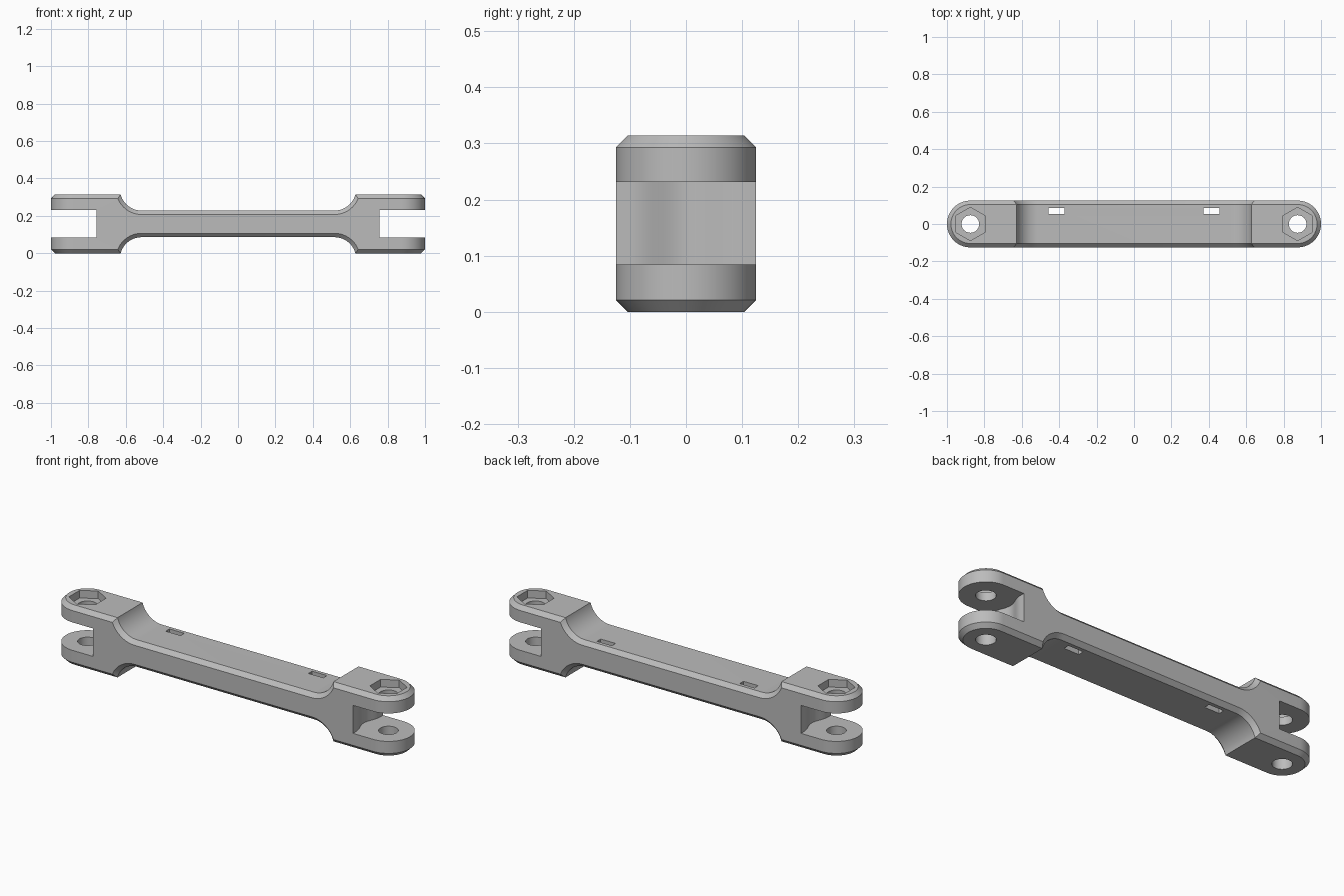
import bpy
import bmesh
from math import sin, cos, pi, radians

cube = bpy.data.objects.get("Cube")
if cube:
    bpy.data.objects.remove(cube, do_unlink=True)

# Main dimensions
HEIGHT = 0.314
HALF_W = 0.125
PIN_X = 0.875
CHAMFER = 0.021
WAIST_TOP = 0.228
FILLET_R = 0.117
FILLET_X = 0.515
FORK_LOW, FORK_HIGH = 0.084, 0.231
FORK_X = 0.756

grey = bpy.data.materials.new("plain grey")
grey.use_nodes = True
grey.diffuse_color = (0.5, 0.5, 0.5, 1)
grey.node_tree.nodes["Principled BSDF"].inputs["Base Color"].default_value = (0.5, 0.5, 0.5, 1)


def loft(name, loops):
    """Closed solid through matching loops of points."""
    bm = bmesh.new()
    rings = [[bm.verts.new(p) for p in loop] for loop in loops]
    n = len(rings[0])
    for a, b in zip(rings, rings[1:]):
        for i in range(n):
            j = (i + 1) % n
            bm.faces.new((a[i], a[j], b[j], b[i]))
    bm.faces.new(rings[0])
    bm.faces.new(rings[-1])
    bmesh.ops.recalc_face_normals(bm, faces=bm.faces)
    mesh = bpy.data.meshes.new(name)
    bm.to_mesh(mesh)
    bm.free()
    obj = bpy.data.objects.new(name, mesh)
    bpy.context.collection.objects.link(obj)
    mesh.materials.append(grey)
    return obj


def prism(name, outline, low, high):
    return loft(name, [[(x, y, z) for x, y in outline] for z in (low, high)])


def circle(cx, cy, r, n):
    return [(cx + r * sin(2 * pi * i / n), cy + r * cos(2 * pi * i / n)) for i in range(n)]


def stadium(r, n=32):
    right = [(PIN_X + r * cos(a), r * sin(a))
             for a in (-pi / 2 + pi * i / n for i in range(n + 1))]
    return right + [(-x, -y) for x, y in right]


def waist_outline(grow, n=14):
    """Half profile of the waist: floor, fillet, open top; mirrored in x."""
    r = FILLET_R + grow
    half = [(FILLET_X + r * sin(a), WAIST_TOP + FILLET_R - r * cos(a))
            for a in (pi / 2 * i / n for i in range(n + 1))]
    half.append((FILLET_X + r, 0.5))
    return [(-x, z) for x, z in reversed(half)] + half


# Round-ended bar with chamfered rims
link = loft("link_arm", [
    [(x, y, z) for x, y in stadium(r)]
    for z, r in ((0, HALF_W - CHAMFER), (CHAMFER, HALF_W),
                 (HEIGHT - CHAMFER, HALF_W), (HEIGHT, HALF_W - CHAMFER))])

cutters = []

# Waist cutters above and below, flared at the sides to carry the chamfer along
flat, wide = HALF_W - CHAMFER, HALF_W + CHAMFER
for below in (False, True):
    loops = []
    for y, grow in ((-wide, 2 * CHAMFER), (-flat, 0), (flat, 0), (wide, 2 * CHAMFER)):
        loops.append([(x, y, HEIGHT - z if below else z) for x, z in waist_outline(grow)])
    cutters.append(loft("waist_cutter", loops))

for side in (-1, 1):
    # Fork gap with a shallow hollow in its inner wall
    wall = []
    for i in range(-20, 21):
        y = 0.14 * i / 20
        dip = 0.0125 * (1 + cos(pi * y / 0.1)) if abs(y) < 0.1 else 0
        wall.append((side * (FORK_X - dip), y))
    gap = wall + [(side * 1.1, 0.14), (side * 1.1, -0.14)]
    cutters.append(prism("fork_cutter", gap, FORK_LOW, FORK_HIGH))
    # Pin hole and hexagonal nut pocket
    pin = side * PIN_X
    cutters.append(prism("pin_cutter", circle(pin, 0, 0.047, 40), -0.1, 0.5))
    cutters.append(prism("nut_cutter", circle(pin, 0, 0.089, 6), HEIGHT - 0.04, 0.5))
    # Small slot through the waist
    x0, x1 = side * 0.415 - 0.043, side * 0.415 + 0.043
    slot = [(x0, 0.054), (x1, 0.054), (x1, 0.085), (x0, 0.085)]
    cutters.append(prism("slot_cutter", slot, -0.1, 0.5))

# Cut the bar
bpy.ops.object.select_all(action='DESELECT')
link.select_set(True)
bpy.context.view_layer.objects.active = link
for cutter in cutters:
    cutter.hide_render = True
    mod = link.modifiers.new("cut", 'BOOLEAN')
    mod.operation = 'DIFFERENCE'
    mod.solver = 'EXACT'
    mod.object = cutter
    bpy.ops.object.modifier_apply(modifier=mod.name)
    bpy.data.objects.remove(cutter, do_unlink=True)

bpy.ops.object.shade_smooth_by_angle(angle=radians(30))
